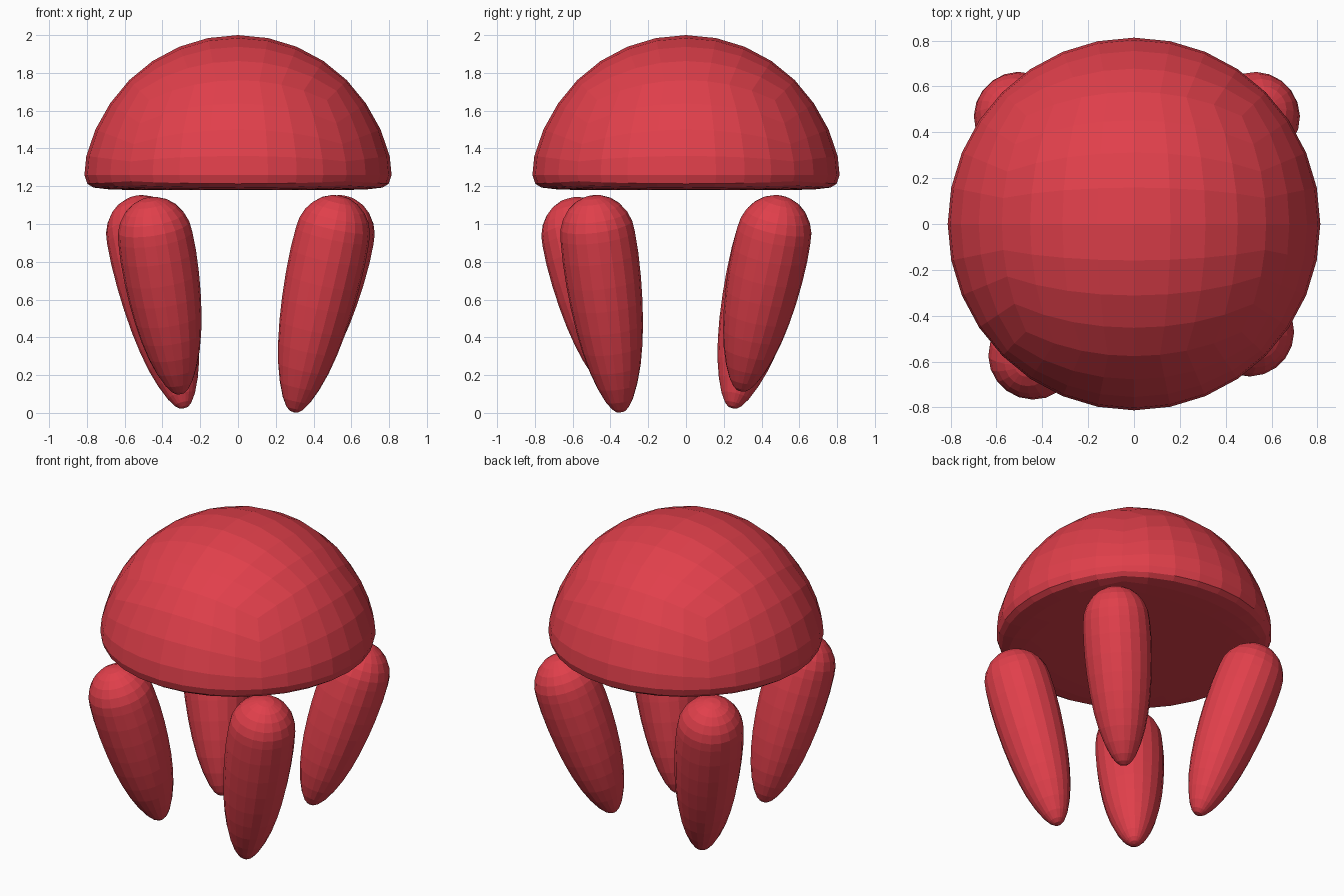
import bpy, bmesh, math
from mathutils import Vector

if "Cube" in bpy.data.objects:
    bpy.data.objects.remove(bpy.data.objects["Cube"])

red = bpy.data.materials.new("red")
red.diffuse_color = (0.75, 0.05, 0.07, 1)
red.use_nodes = True
red.node_tree.nodes["Principled BSDF"].inputs["Base Color"].default_value = red.diffuse_color


def make_object(name, bm):
    bmesh.ops.recalc_face_normals(bm, faces=bm.faces)
    mesh = bpy.data.meshes.new(name)
    bm.to_mesh(mesh)
    bm.free()
    mesh.materials.append(red)
    obj = bpy.data.objects.new(name, mesh)
    bpy.context.collection.objects.link(obj)
    return obj


def lerp_profile(points, t):
    for (t0, *a), (t1, *b) in zip(points, points[1:]):
        if t <= t1:
            f = max(0, (t - t0) / (t1 - t0))
            return [p + (q - p) * f for p, q in zip(a, b)]
    return points[-1][1:]


# Bell: cube-sphere dome, its lower half pressed into a flat base with a soft rim
# (latitude in degrees, radius, height)
rim = [(-90, 0, 1.18), (-45, 0.56, 1.18), (-33.75, 0.68, 1.183),
       (-22.5, 0.765, 1.193), (-11.25, 0.798, 1.213), (0, 0.813, 1.26),
       (11.25, 0.803, 1.36), (22.5, 0.755, 1.50)]
bm = bmesh.new()
bmesh.ops.create_cube(bm, size=2)
bmesh.ops.subdivide_edges(bm, edges=bm.edges[:], cuts=7, use_grid_fill=True)
for v in bm.verts:
    d = Vector([math.tan(c * math.pi / 4) for c in v.co]).normalized()
    lat = math.degrees(math.asin(max(-1, min(1, d.z))))
    if lat < 22.5:
        r, z = lerp_profile(rim, lat)
    else:
        r, z = 0.815 * math.cos(math.radians(lat)), 1.185 + 0.815 * d.z
    flat = Vector((d.x, d.y))
    flat = flat.normalized() * r if flat.length > 1e-6 else Vector((0, 0))
    v.co = (flat.x, flat.y, z)
make_object("bell", bm)

# Tentacles: leaning teardrops, (fraction from tip to bulb centre, radius)
taper = [(0, 0), (0.006, 0.025), (0.025, 0.046), (0.07, 0.074), (0.15, 0.107),
         (0.25, 0.137), (0.36, 0.160), (0.48, 0.178), (0.61, 0.191),
         (0.74, 0.199), (0.88, 0.202), (1.0, 0.198)]
CAP = 0.215


def tentacle(name, tip, bulb, sides=20):
    tip, bulb = Vector(tip), Vector(bulb)
    axis = bulb - tip
    length = axis.length
    turn = Vector((0, 0, 1)).rotation_difference(axis)
    prof = [(r, f * length) for f, r in taper]
    for i in range(1, 7):
        a = i * math.pi / 12
        prof.append((0.198 * math.cos(a) if i < 6 else 0,
                     length + CAP * math.sin(a)))
    bm = bmesh.new()
    vs = [bm.verts.new((r, 0, h)) for r, h in prof]
    es = [bm.edges.new(p) for p in zip(vs, vs[1:])]
    bmesh.ops.spin(bm, geom=vs + es, cent=(0, 0, 0), axis=(0, 0, 1),
                   angle=math.tau, steps=sides, use_merge=True)
    bmesh.ops.remove_doubles(bm, verts=bm.verts[:], dist=1e-4)
    for v in bm.verts:
        v.co = turn @ v.co + tip
    make_object(name, bm)


tentacle("front_left_tentacle", (-0.305, -0.36, 0.10), (-0.438, -0.567, 0.93))
tentacle("front_right_tentacle", (0.295, -0.345, 0.003), (0.50, -0.468, 0.94))
tentacle("back_left_tentacle", (-0.285, 0.245, 0.025), (-0.50, 0.465, 0.94))
tentacle("back_right_tentacle", (0.32, 0.29, 0.115), (0.525, 0.465, 0.94))
